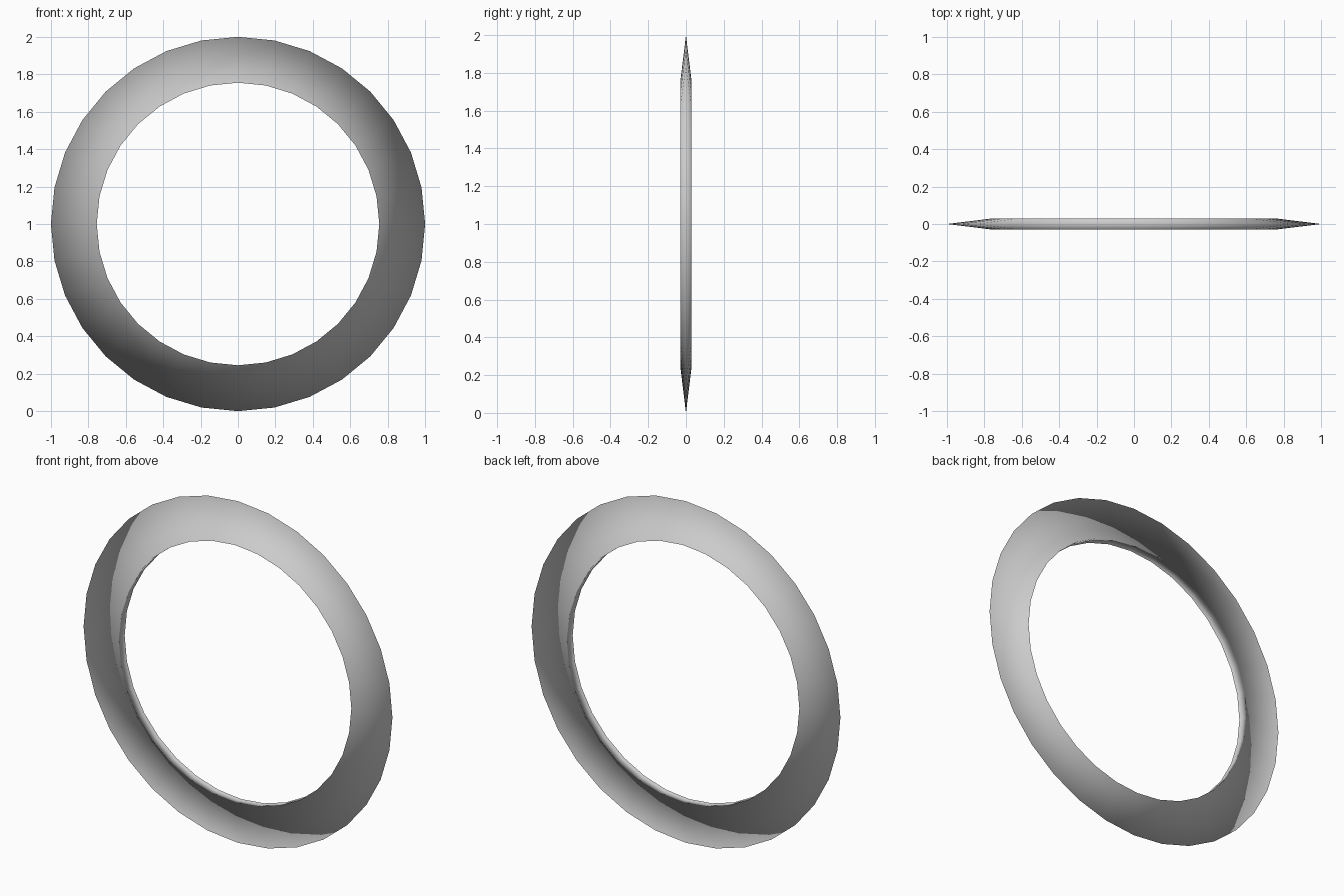
import bpy, bmesh, math

cube = bpy.data.objects.get("Cube")
if cube:
    bpy.data.objects.remove(cube, do_unlink=True)

SEGMENTS = 32
OUTER, INNER, HALF = 1.0, 0.755, 0.03

# Plain grey material
grey = bpy.data.materials.new("plain grey")
grey.use_nodes = True
colour = (0.6, 0.6, 0.6, 1)
grey.diffuse_color = colour
grey.node_tree.nodes["Principled BSDF"].inputs["Base Color"].default_value = colour

bm = bmesh.new()


def circle(radius, y):
    """Upright circle of vertices around the ring centre."""
    step = math.tau / SEGMENTS
    return [bm.verts.new((radius * math.cos(i * step), y, 1 + radius * math.sin(i * step)))
            for i in range(SEGMENTS)]


def bridge(a, b):
    """Band of quads joining two circles."""
    for i in range(SEGMENTS):
        j = (i + 1) % SEGMENTS
        bm.faces.new((a[i], a[j], b[j], b[i])).smooth = True


# Wedge section: thin sharp rim, flat inner wall
front = circle(INNER, -HALF)
rim = circle(OUTER, 0)
back = circle(INNER, HALF)
bridge(front, rim)
bridge(rim, back)
bridge(front, back)  # wound with the bevels, so the shading rolls outward

# Bevel faces point away from the ring's middle plane
bm.normal_update()
if sum(f.normal.y * f.calc_center_median().y for f in bm.faces) < 0:
    bmesh.ops.reverse_faces(bm, faces=bm.faces[:])

mesh = bpy.data.meshes.new("bevelled_ring")
bm.to_mesh(mesh)
bm.free()
mesh.materials.append(grey)
ring = bpy.data.objects.new("bevelled_ring", mesh)
bpy.context.collection.objects.link(ring)
